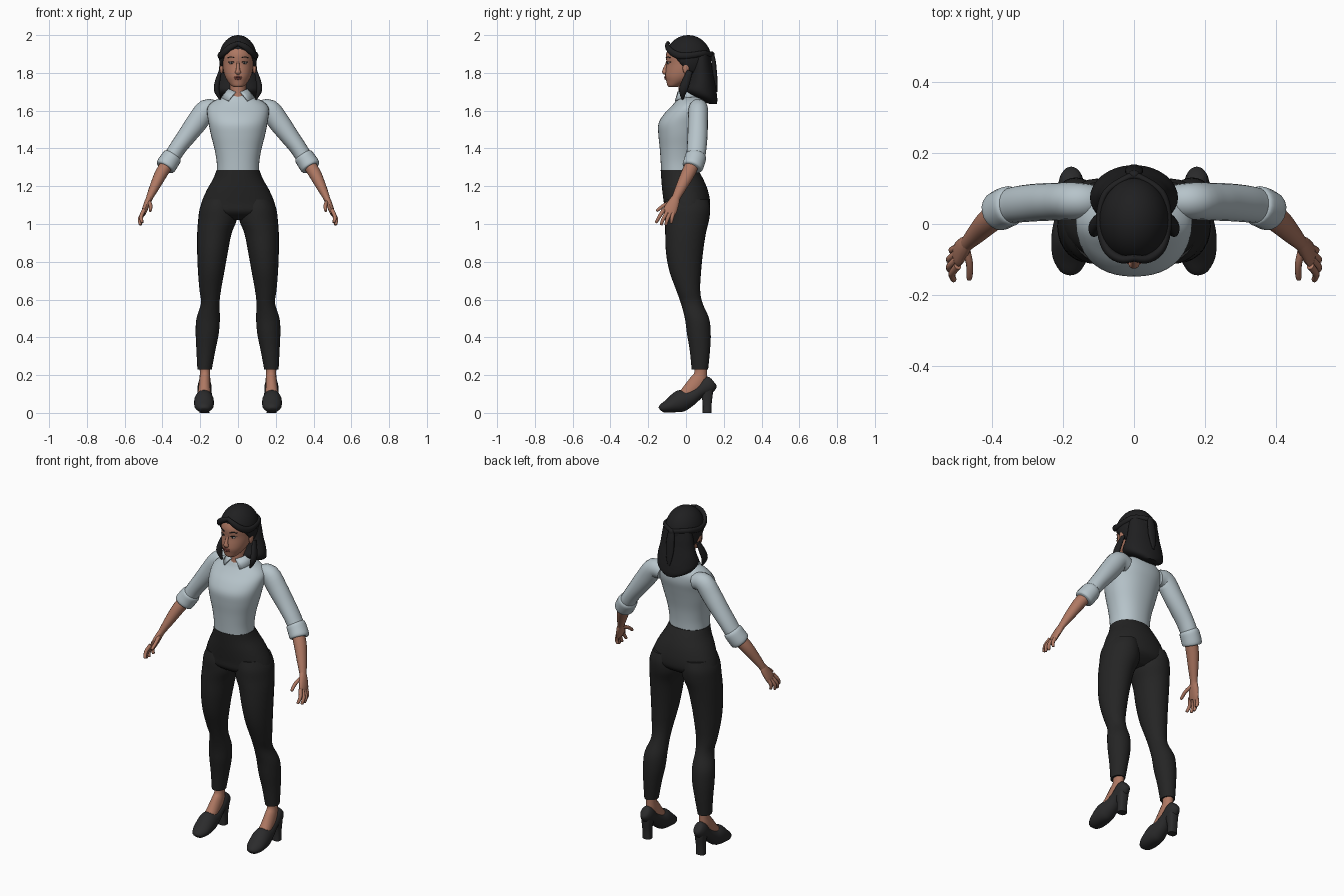
import bpy, bmesh, math
from mathutils import Vector
from mathutils.bvhtree import BVHTree


def material(name, *rgb):
    m = bpy.data.materials.new(name)
    m.diffuse_color = (*rgb, 1)
    return m


SKIN = material("skin", 0.43, 0.19, 0.125)
SHIRT = material("pale blue cotton", 0.47, 0.55, 0.59)
PANTS = material("black trousers", 0.018, 0.018, 0.018)
HAIR = material("black hair", 0.014, 0.014, 0.015)
LEATHER = material("dark leather", 0.024, 0.024, 0.025)
LIPS = material("lip red", 0.30, 0.085, 0.07)
WHITE = material("eye white", 0.55, 0.5, 0.47)
Y, Z = Vector((0, 1, 0)), Vector((0, 0, 1))


def finish(name, bm, mat, mirror=False, angle=50):
    bmesh.ops.recalc_face_normals(bm, faces=bm.faces)
    me = bpy.data.meshes.new(name)
    bm.to_mesh(me)
    bm.free()
    me.materials.append(mat)
    ob = bpy.data.objects.new(name, me)
    bpy.context.collection.objects.link(ob)
    bpy.ops.object.select_all(action='DESELECT')
    ob.select_set(True)
    bpy.context.view_layer.objects.active = ob
    bpy.ops.object.shade_smooth_by_angle(angle=math.radians(angle))
    if mirror:
        ob.modifiers.new("mirror", 'MIRROR')
    return ob


def smooth_rows(rows, steps):
    """Catmull-Rom interpolation of whole parameter rows."""
    out = []
    for i in range(len(rows) - 1):
        quad = [rows[max(i - 1, 0)], rows[i], rows[i + 1], rows[min(i + 2, len(rows) - 1)]]
        for s in range(steps):
            t = s / steps
            out.append([0.5 * (2 * b + (c - a) * t + (2 * a - 5 * b + 4 * c - d) * t * t
                               + (3 * b - a - 3 * c + d) * t ** 3) for a, b, c, d in zip(*quad)])
    return out + [list(rows[-1])]


def bridge(rings):
    bm = bmesh.new()
    rings = [[bm.verts.new(p) for p in r] for r in rings]
    n = len(rings[0])
    for r, q in zip(rings, rings[1:]):
        for i in range(n):
            bm.faces.new((r[i], r[(i + 1) % n], q[(i + 1) % n], q[i]))
    bm.faces.new(rings[0])
    bm.faces.new(rings[-1])
    return bm


def oval(n, power=2.0):
    for i in range(n):
        c, s = math.cos(math.tau * i / n), math.sin(math.tau * i / n)
        yield [math.copysign(abs(v) ** (2 / power), v) for v in (c, s)]


def body(rows, n=32, steps=4, power=2.0):
    """Level sections: height, centre x, half width, front y, back y."""
    return bridge([[(cx + hx * c, (f + b) / 2 + (b - f) / 2 * s, z) for c, s in oval(n, power)]
                   for z, cx, hx, f, b in smooth_rows(rows, steps)])


def tube(rows, n=14, steps=4, ref=Y):
    """Sections along a path: x, y, z, radius towards ref, radius across."""
    rows = smooth_rows(rows, steps)
    pts = [Vector(r[:3]) for r in rows]
    rings = []
    for i, r in enumerate(rows):
        t = (pts[min(i + 1, len(pts) - 1)] - pts[max(i - 1, 0)]).normalized()
        v = (ref - t * ref.dot(t)).normalized()
        u = t.cross(v)
        rings.append([pts[i] + v * r[3] * c + u * r[4] * s for c, s in oval(n)])
    return bridge(rings)


def ball(center, radii, seg=16):
    bm = bmesh.new()
    bmesh.ops.create_uvsphere(bm, u_segments=seg, v_segments=seg // 2 + 2, radius=1)
    bmesh.ops.scale(bm, vec=radii, verts=bm.verts)
    bmesh.ops.translate(bm, vec=center, verts=bm.verts)
    return bm


# Shirt torso
finish("shirt_torso", body([
    (1.27, 0, .111, -.131, .06), (1.33, 0, .113, -.134, .062), (1.40, 0, .125, -.139, .07),
    (1.47, 0, .143, -.146, .085), (1.53, 0, .155, -.146, .10), (1.58, 0, .163, -.118, .112),
    (1.62, 0, .160, -.08, .112), (1.65, 0, .13, -.055, .105), (1.675, 0, .075, -.042, .09),
    (1.69, 0, .045, -.03, .07)], n=40, power=2.2), SHIRT)

# Sleeves and rolled cuffs
finish("sleeve", tube([
    (.11, .065, 1.60, .045, .045), (.165, .065, 1.605, .052, .056), (.22, .063, 1.535, .053, .056),
    (.27, .061, 1.468, .053, .050), (.315, .057, 1.408, .052, .045), (.345, .052, 1.362, .05, .044),
    (.372, .042, 1.322, .046, .046)], n=20), SHIRT, True)
finish("sleeve_cuff", tube([
    (.342, .054, 1.366, .048, .043), (.348, .052, 1.357, .056, .052), (.365, .045, 1.332, .057, .054),
    (.382, .036, 1.306, .056, .054), (.387, .033, 1.298, .050, .047)], n=20, steps=3), SHIRT, True)

# Open collar with pointed tips
bm = bmesh.new()
strip = []
for i in range(25):
    k = i / 24
    front = abs(2 * k - 1) ** 3
    a, b = .25 + k * (math.tau - .5), .62 + k * (math.tau - 1.24)
    strip.append((bm.verts.new((.052 * math.sin(a), .01 - .057 * math.cos(a), 1.722 - .022 * front)),
                  bm.verts.new((.088 * math.sin(b), .016 - .092 * math.cos(b), 1.678 - .026 * front))))
for p, q in zip(strip, strip[1:]):
    bm.faces.new((p[0], q[0], q[1], p[1]))
finish("collar", bm, SHIRT).modifiers.new("thickness", 'SOLIDIFY').thickness = .006

# Trousers
finish("trouser_hips", body([
    (1.285, 0, .114, -.134, .064), (1.24, 0, .131, -.131, .09), (1.18, 0, .165, -.126, .115),
    (1.11, 0, .194, -.117, .128), (1.06, 0, .195, -.108, .118), (1.02, 0, .13, -.05, .06)],
    n=40, power=2.15), PANTS)
finish("trouser_leg", body([
    (1.13, .10, .082, -.105, .118), (1.08, .105, .098, -.113, .128), (1.02, .109, .102, -.112, .122),
    (.95, .125, .091, -.11, .105), (.85, .135, .081, -.106, .09), (.75, .142, .070, -.088, .08),
    (.65, .147, .057, -.052, .075), (.58, .147, .049, -.027, .088), (.50, .158, .062, -.006, .122),
    (.42, .163, .061, .005, .131), (.33, .170, .050, .02, .127), (.23, .177, .038, .03, .117)],
    n=28), PANTS, True)

# Feet and heeled shoes
finish("foot", tube([
    (.175, .077, .26, .03, .034), (.175, .077, .21, .027, .034), (.176, .065, .17, .03, .045),
    (.178, .03, .125, .033, .045), (.18, -.02, .085, .035, .03)], ref=Vector((1, 0, 0))), SKIN, True)
finish("shoe", tube([
    (.18, -.138, .018, .010, .014), (.18, -.128, .024, .022, .032), (.18, -.09, .037, .037, .050),
    (.18, -.03, .062, .058, .052), (.178, .02, .080, .045, .044), (.177, .07, .113, .035, .037),
    (.177, .115, .145, .046, .036), (.177, .140, .160, .036, .026), (.177, .147, .165, .02, .012)],
    n=20, ref=Z), LEATHER, True)
finish("shoe_heel", body([
    (.15, .177, .033, .066, .145), (.10, .177, .029, .080, .142), (.05, .178, .025, .088, .136),
    (0, .178, .026, .088, .134)], n=16, steps=3, power=3), LEATHER, True)

# Forearms and hands
finish("forearm", tube([
    (.36, .045, 1.34, .037, .035), (.405, .012, 1.27, .037, .034), (.44, -.023, 1.20, .030, .027),
    (.466, -.05, 1.145, .023, .019), (.475, -.06, 1.12, .022, .016)]), SKIN, True)
finish("palm", tube([
    (.466, -.05, 1.15, .018, .014), (.478, -.063, 1.118, .029, .017), (.494, -.083, 1.075, .036, .015),
    (.501, -.092, 1.052, .031, .011)]), SKIN, True)
fingers = [((.497, -.118, 1.075), (.513, -.140, 1.040), (.508, -.157, 1.010)),
           ((.500, -.101, 1.062), (.520, -.120, 1.028), (.517, -.131, .998)),
           ((.501, -.084, 1.058), (.520, -.099, 1.025), (.516, -.106, .997)),
           ((.499, -.067, 1.062), (.513, -.074, 1.032), (.508, -.078, 1.007)),
           ((.473, -.070, 1.120), (.463, -.115, 1.100), (.464, -.152, 1.072))]
for label, (a, b, c) in zip(("index", "middle", "ring", "little", "thumb"), fingers):
    tip = [p + (p - q) * .12 for p, q in zip(c, b)]
    finish(label + "_finger", tube([(*a, .011, .011), (*b, .010, .010), (*c, .008, .008),
                                    (*tip, .003, .003)], n=10, steps=3, ref=Vector((1, 0, 0))), SKIN, True)

# Neck and head
finish("neck", body([(1.66, 0, .05, -.045, .07), (1.70, 0, .044, -.04, .06), (1.74, 0, .045, -.04, .06),
                     (1.78, 0, .05, -.04, .07)], n=20), SKIN)
head = body([
    (1.724, 0, .018, -.088, -.05), (1.732, 0, .034, -.098, -.03), (1.755, 0, .054, -.104, .02),
    (1.78, 0, .068, -.110, .06), (1.81, 0, .077, -.108, .085), (1.85, 0, .082, -.103, .10),
    (1.90, 0, .084, -.105, .11), (1.95, 0, .067, -.08, .09), (1.98, 0, .035, -.04, .05)])
tree = BVHTree.FromBMesh(head)
finish("head", head, SKIN)


def on_face(x, z):
    return tree.ray_cast(Vector((x, -1, z)), Y)[0].y


finish("ear", ball((.087, .0, 1.825), (.010, .018, .030)), SKIN, True)
finish("nose", tube([
    (0, -.097, 1.865, .006, .006), (0, -.105, 1.838, .008, .008), (0, -.112, 1.815, .012, .011),
    (0, -.113, 1.803, .012, .016), (0, -.104, 1.796, .006, .010)], n=12), SKIN)

# Eyes, brows and lips
for name, w, h, lift, mat in (("eye_white", .014, .0055, 0, WHITE), ("iris", .006, .0055, .002, HAIR)):
    finish(name, ball((.034, on_face(.034, 1.852) - lift, 1.852), (w, .005, h)), mat, True)
for name, z, arch, r in (("upper_lash", 1.856, .003, .0022), ("eyebrow", 1.879, .005, .0026)):
    row = [(x, on_face(x, z) - .002, z + arch * math.sin((x - .016) * 75), r, r)
           for x in (.018, .027, .036, .045, .053)]
    finish(name, tube(row, n=6, steps=2), HAIR, True)
finish("upper_lip", ball((0, on_face(0, 1.778), 1.778), (.021, .006, .0045)), LIPS)
finish("lower_lip", ball((0, on_face(0, 1.769), 1.769), (.018, .007, .0055)), LIPS)

# Hair: cap cut along the hairline, long back and swept strands
cap = ball((0, .012, 1.877), (.100, .121, .123), 40)
bmesh.ops.bisect_plane(cap, geom=cap.verts[:] + cap.edges[:] + cap.faces[:],
                       plane_co=(0, -.10, 1.932), plane_no=(0, -.14, -.12), clear_outer=True)
finish("hair_cap", cap, HAIR).modifiers.new("thickness", 'SOLIDIFY').thickness = .012
finish("hair_back", body([
    (1.90, 0, .088, .035, .125), (1.85, 0, .097, .025, .134), (1.80, 0, .104, .018, .142),
    (1.75, 0, .117, .005, .152), (1.71, 0, .124, -.012, .160), (1.68, 0, .115, .02, .164),
    (1.655, 0, .085, .075, .166), (1.635, 0, .035, .125, .163)], n=36), HAIR)
finish("side_lock", tube([
    (.094, .02, 1.81, .015, .008), (.108, .0, 1.755, .022, .014), (.113, -.015, 1.71, .022, .015),
    (.100, -.018, 1.672, .010, .008), (.09, -.015, 1.655, .003, .003)]), HAIR, True)
finish("swept_strand", tube([
    (-.004, -.095, 1.957, .012, .010), (.035, -.099, 1.940, .016, .012), (.070, -.078, 1.912, .018, .013),
    (.090, -.035, 1.892, .018, .012), (.097, .025, 1.893, .016, .010), (.078, .09, 1.903, .015, .010),
    (.02, .13, 1.90, .014, .010), (0, .134, 1.898, .012, .010)], ref=Z), HAIR, True)
finish("hair_tie", ball((0, .138, 1.895), (.018, .014, .018)), HAIR)
finish("tied_tail", tube([
    (0, .138, 1.90, .010, .018), (0, .146, 1.86, .012, .024), (0, .152, 1.80, .012, .026),
    (0, .160, 1.74, .008, .018), (0, .164, 1.70, .003, .006)]), HAIR)
